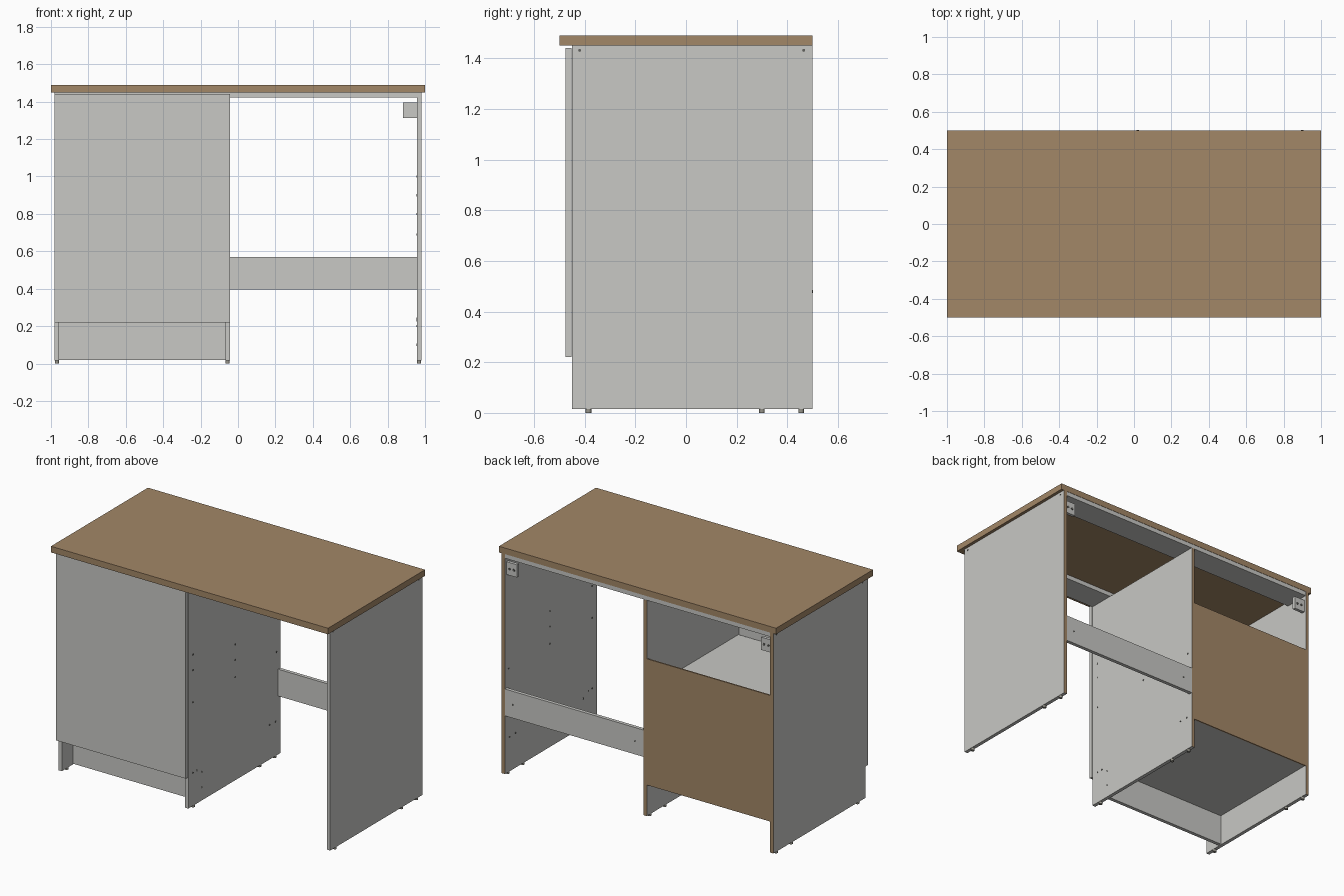
import bpy
from mathutils import Matrix
from math import pi

cube = bpy.data.objects.get("Cube")
if cube:
    bpy.data.objects.remove(cube, do_unlink=True)


def material(name, r, g, b):
    m = bpy.data.materials.new(name)
    m.use_nodes = True
    m.diffuse_color = (r, g, b, 1)
    m.node_tree.nodes["Principled BSDF"].inputs["Base Color"].default_value = (r, g, b, 1)
    return m


pale = material("pale_grey", 0.58, 0.58, 0.555)
wood = material("warm_wood", 0.365, 0.242, 0.135)
dark = material("dark_fitting", 0.12, 0.12, 0.11)
foot_grey = material("foot_grey", 0.3, 0.29, 0.25)


def box(name, x, y, z, mat):
    """Box from its (min, max) range on each axis."""
    bpy.ops.mesh.primitive_cube_add(size=1)
    ob = bpy.context.object
    ob.name = name
    size = Matrix.Diagonal((x[1] - x[0], y[1] - y[0], z[1] - z[0], 1))
    centre = Matrix.Translation([(a + b) / 2 for a, b in (x, y, z)])
    ob.data.transform(centre @ size)
    ob.data.materials.append(mat)
    return ob


def disc(name, loc, radius, depth, mat, axis="Z"):
    rot = {"X": (0, pi / 2, 0), "Y": (pi / 2, 0, 0), "Z": (0, 0, 0)}[axis]
    bpy.ops.mesh.primitive_cylinder_add(vertices=12, radius=radius, depth=depth,
                                        location=loc, rotation=rot)
    ob = bpy.context.object
    ob.name = name
    ob.data.materials.append(mat)
    bpy.ops.object.shade_smooth_by_angle()
    return ob


FRONT, BACK = -0.45, 0.5
THICK = 0.023
OUT, IN = 0.98, 0.957
MID_L, MID_R = -0.044, -0.067
RAIL_Z = 1.422
UNDER = 1.45

# Desktop
box("desktop", (-1, 1), (-0.5, 0.5), (UNDER, 1.49), wood)

# Upright panels with raw wood back edges, each on three feet
panels = {
    "right_panel": (-OUT, -IN, UNDER),
    "middle_panel": (MID_R, MID_L, RAIL_Z),
    "left_panel": (IN, OUT, UNDER),
}
for name, (x0, x1, top) in panels.items():
    ob = box(name, (x0, x1), (FRONT, BACK), (0.015, top), pale)
    ob.data.materials.append(wood)
    for f in ob.data.polygons:
        f.material_index = int(f.normal.y > 0.9)
    for y in (-0.385, 0.3, 0.455):
        disc(name + "_foot", ((x0 + x1) / 2, y, 0.009), 0.011, 0.018, foot_grey)

# Flat rails under the desktop
box("front_rail", (-IN, IN), (FRONT, FRONT + 0.17), (RAIL_Z, UNDER), pale)
box("back_rail", (-IN, IN), (BACK - 0.17, BACK - 0.002), (RAIL_Z, UNDER), pale)

# Low rail across the knee space
box("knee_rail", (MID_L, IN), (BACK - THICK, BACK), (0.395, 0.57), pale)

# Cupboard
inside = (-IN, MID_R)
box("door", (-OUT, MID_L), (-0.476, -0.452), (0.22, 1.442), pale)
box("plinth", inside, (-0.335, -0.312), (0.02, 0.22), pale)
box("cupboard_floor", inside, (FRONT, 0.49), (0.22, 0.243), pale)
box("shelf", inside, (FRONT + 0.005, 0.49), (0.815, 0.838), pale)
box("back_board", inside, (0.49, 0.499), (0.217, 1.04), wood)

# Wall brackets in the upper back corners
for side, x in (("left", 0.919), ("right", -0.919)):
    box(side + "_bracket", (x - 0.038, x + 0.038), (0.465, 0.485), (1.312, 1.395), pale)
    for dx in (-0.016, 0.016):
        disc(side + "_bracket_screw", (x + dx, 0.486, 1.353), 0.008, 0.004, dark, "Y")

# Drilled holes and fittings, as thin discs on the panel faces
holes = [(0.035, 0.69), (0.035, 0.8), (0.035, 0.9),
         (-0.4, 0.69), (-0.4, 0.9), (-0.4, 1.0), (0.46, 0.69),
         (0.39, 0.24), (0.45, 0.24), (-0.4, 0.23), (-0.36, 0.23),
         (-0.31, 0.2), (-0.31, 0.1)]
for x in (MID_L, IN):
    for y, z in holes:
        disc("panel_hole", (x, y, z), 0.006, 0.003, dark, "X")
for x in (-OUT, OUT):
    for y in (-0.42, 0.465):
        disc("panel_screw", (x, y, 1.432), 0.006, 0.003, dark, "X")
for x in (0.02, 0.9):
    disc("rail_screw", (x, BACK, 0.48), 0.006, 0.003, dark, "Y")
